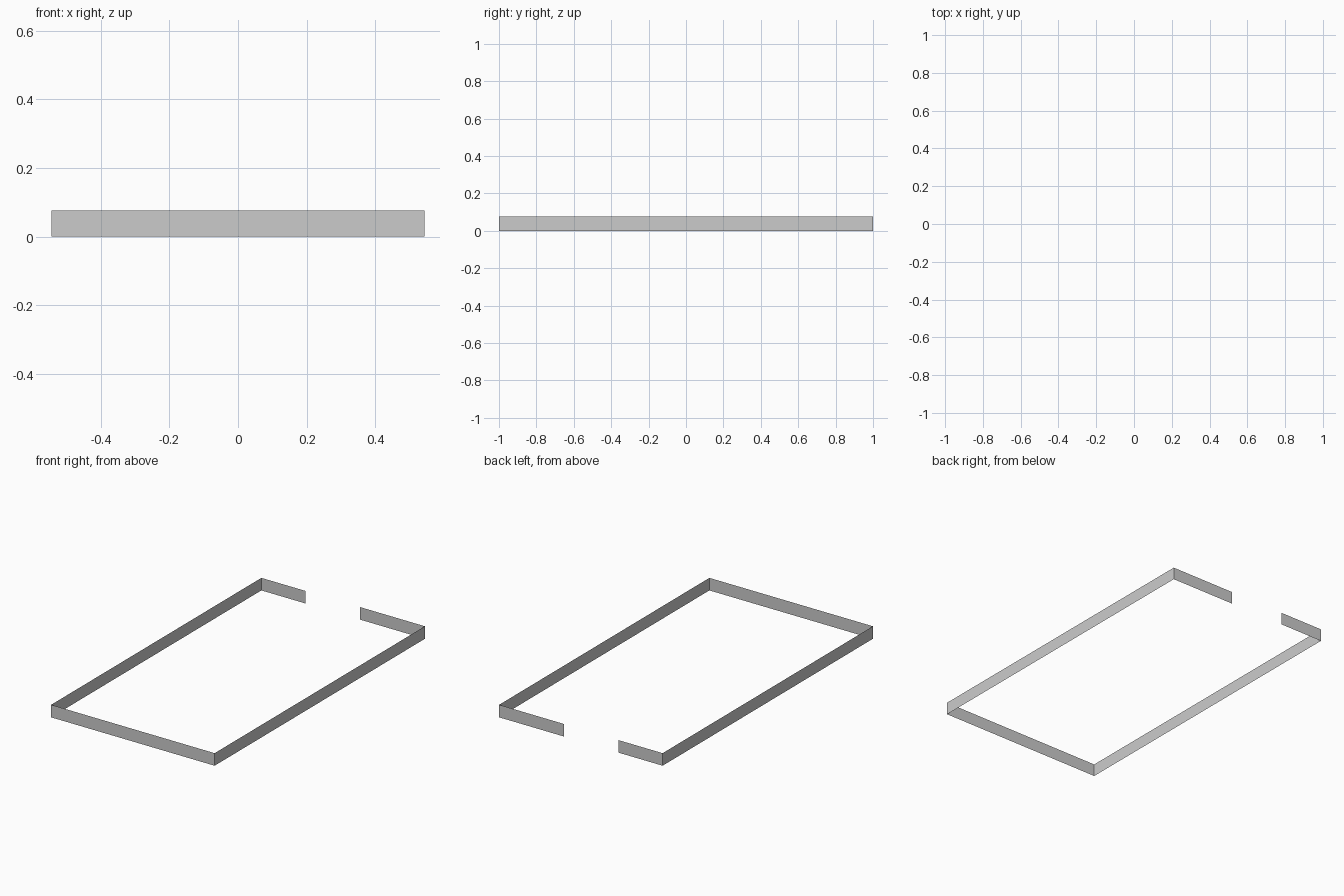
import bpy, bmesh

if "Cube" in bpy.data.objects:
    bpy.data.objects.remove(bpy.data.objects["Cube"])

HALF_X, HALF_Y, HEIGHT = 0.5445, 1.0, 0.0755
GAP_LEFT, GAP_RIGHT = -0.251, 0.112

# Open outline running round the plot, from one side of the gateway to the other
path = [(GAP_LEFT, HALF_Y), (-HALF_X, HALF_Y), (-HALF_X, -HALF_Y),
        (HALF_X, -HALF_Y), (HALF_X, HALF_Y), (GAP_RIGHT, HALF_Y)]

# Paper-thin wall: extrude the outline straight up
bm = bmesh.new()
verts = [bm.verts.new((x, y, 0)) for x, y in path]
edges = [bm.edges.new(pair) for pair in zip(verts, verts[1:])]
top = bmesh.ops.extrude_edge_only(bm, edges=edges)["geom"]
bmesh.ops.translate(bm, vec=(0, 0, HEIGHT),
                    verts=[g for g in top if isinstance(g, bmesh.types.BMVert)])

# Face the wall outwards
bm.normal_update()
bmesh.ops.reverse_faces(bm, faces=[f for f in bm.faces
                                   if f.normal.dot(f.calc_center_median()) < 0])

mesh = bpy.data.meshes.new("perimeter_wall")
bm.to_mesh(mesh)
bm.free()
bpy.context.collection.objects.link(bpy.data.objects.new("perimeter_wall", mesh))
